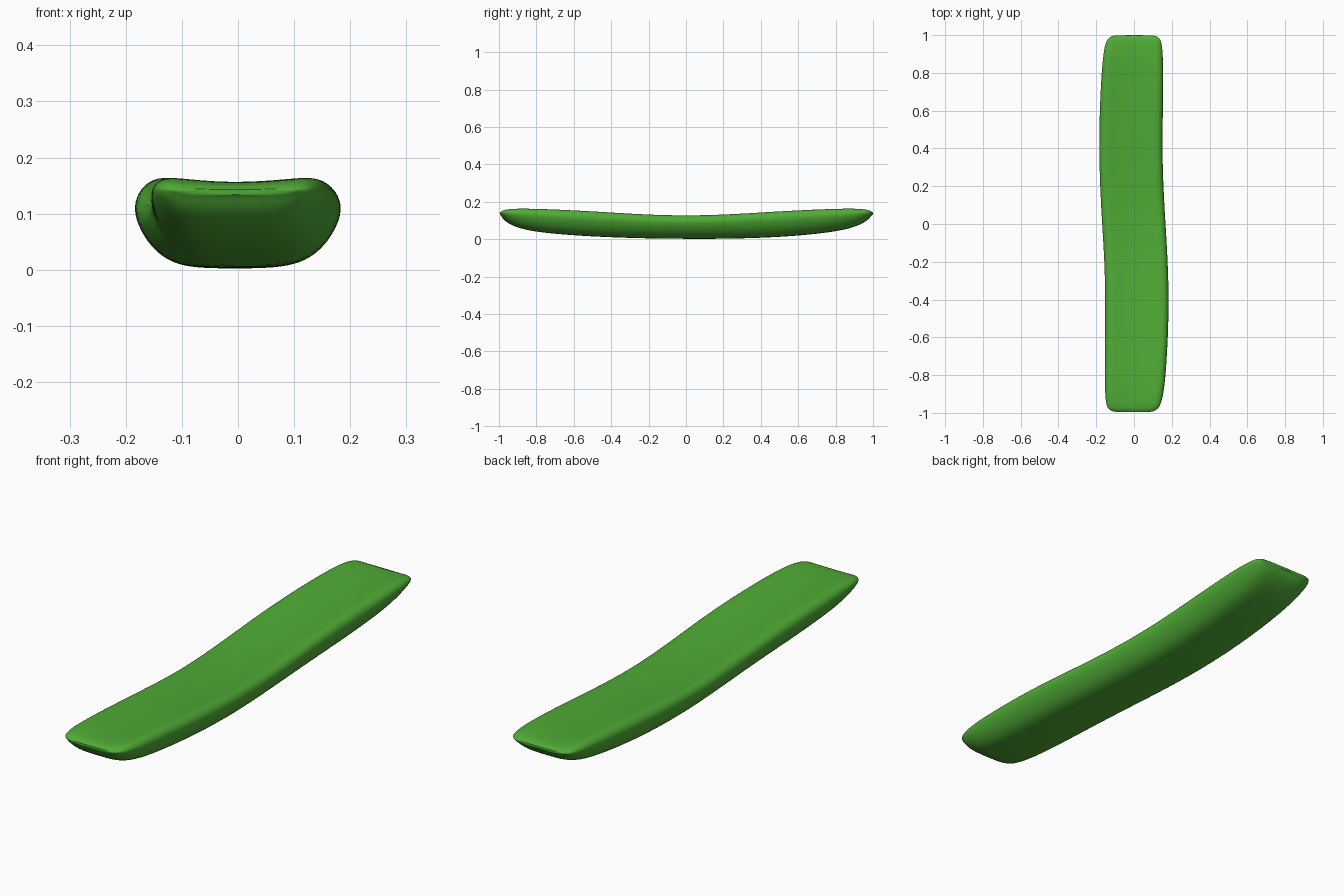
import bpy, bmesh

# stations along y: y, left x, right x, bottom z, top z (rim height)
STATIONS = [
    (-0.990, -0.118, 0.108, 0.128, 0.147),
    (-0.980, -0.138, 0.127, 0.110, 0.155),
    (-0.955, -0.149, 0.143, 0.087, 0.161),
    (-0.90, -0.155, 0.158, 0.060, 0.165),
    (-0.80, -0.157, 0.170, 0.038, 0.164),
    (-0.60, -0.156, 0.182, 0.020, 0.156),
    (-0.40, -0.154, 0.187, 0.010, 0.144),
    (-0.20, -0.158, 0.181, 0.004, 0.132),
    (0.00, -0.171, 0.169, 0.002, 0.127),
    (0.20, -0.182, 0.157, 0.002, 0.132),
    (0.40, -0.187, 0.152, 0.007, 0.144),
    (0.60, -0.184, 0.155, 0.018, 0.156),
    (0.80, -0.174, 0.158, 0.040, 0.164),
    (0.90, -0.164, 0.154, 0.064, 0.165),
    (0.955, -0.154, 0.149, 0.090, 0.161),
    (0.982, -0.140, 0.138, 0.112, 0.155),
    (0.992, -0.122, 0.122, 0.128, 0.147),
]
# half cross-section from bottom centre to top centre: width and height fractions
HALF = [(0, 0), (0.3, 0.005), (0.5, 0.03), (0.68, 0.11), (0.84, 0.29), (0.95, 0.52),
        (1.0, 0.72), (0.97, 0.87), (0.89, 0.97), (0.78, 1.0), (0.6, 0.975), (0.3, 0.935), (0, 0.92)]
SECTION = HALF + [(-u, v) for u, v in HALF[-2:0:-1]]


def ring(bm, st):
    y, x0, x1, z0, z1 = st
    c, w = (x0 + x1) / 2, (x1 - x0) / 2
    return [bm.verts.new((c + w * u, y, z0 + (z1 - z0) * v)) for u, v in SECTION]


def end_cap(bm, loop, st, y_tip):
    # small rounded end strip, closed by quads across the width
    y, x0, x1, z0, z1 = st
    tip = ring(bm, (y_tip, x0 + 0.008, x1 - 0.008, z0 + 0.006, z1 - 0.004))
    return tip


bm = bmesh.new()
rings = [ring(bm, s) for s in STATIONS]
rings.insert(0, end_cap(bm, rings[0], STATIONS[0], -0.996))
rings.append(end_cap(bm, rings[-1], STATIONS[-1], 1.0))
n, h = len(SECTION), len(HALF) - 1
for a, b in zip(rings, rings[1:]):
    for i in range(n):
        j = (i + 1) % n
        bm.faces.new((a[i], a[j], b[j], b[i]))
# close both ends in strips between left and right halves
for r in (rings[0], rings[-1]):
    for i in range(h):
        quad = [r[i], r[i + 1], r[(n - i - 1) % n], r[(n - i) % n]]
        bm.faces.new(list(dict.fromkeys(quad)))
bmesh.ops.recalc_face_normals(bm, faces=bm.faces)

mesh = bpy.data.meshes.new("curved_strip")
bm.to_mesh(mesh)
bm.free()
for p in mesh.polygons:
    p.use_smooth = True
strip = bpy.data.objects.new("curved_strip", mesh)
bpy.context.collection.objects.link(strip)

# smooth the loft
sub = strip.modifiers.new("smooth", "SUBSURF")
sub.levels = sub.render_levels = 2

green = bpy.data.materials.new("leaf green")
green.diffuse_color = (0.08, 0.41, 0.036, 1)
mesh.materials.append(green)
